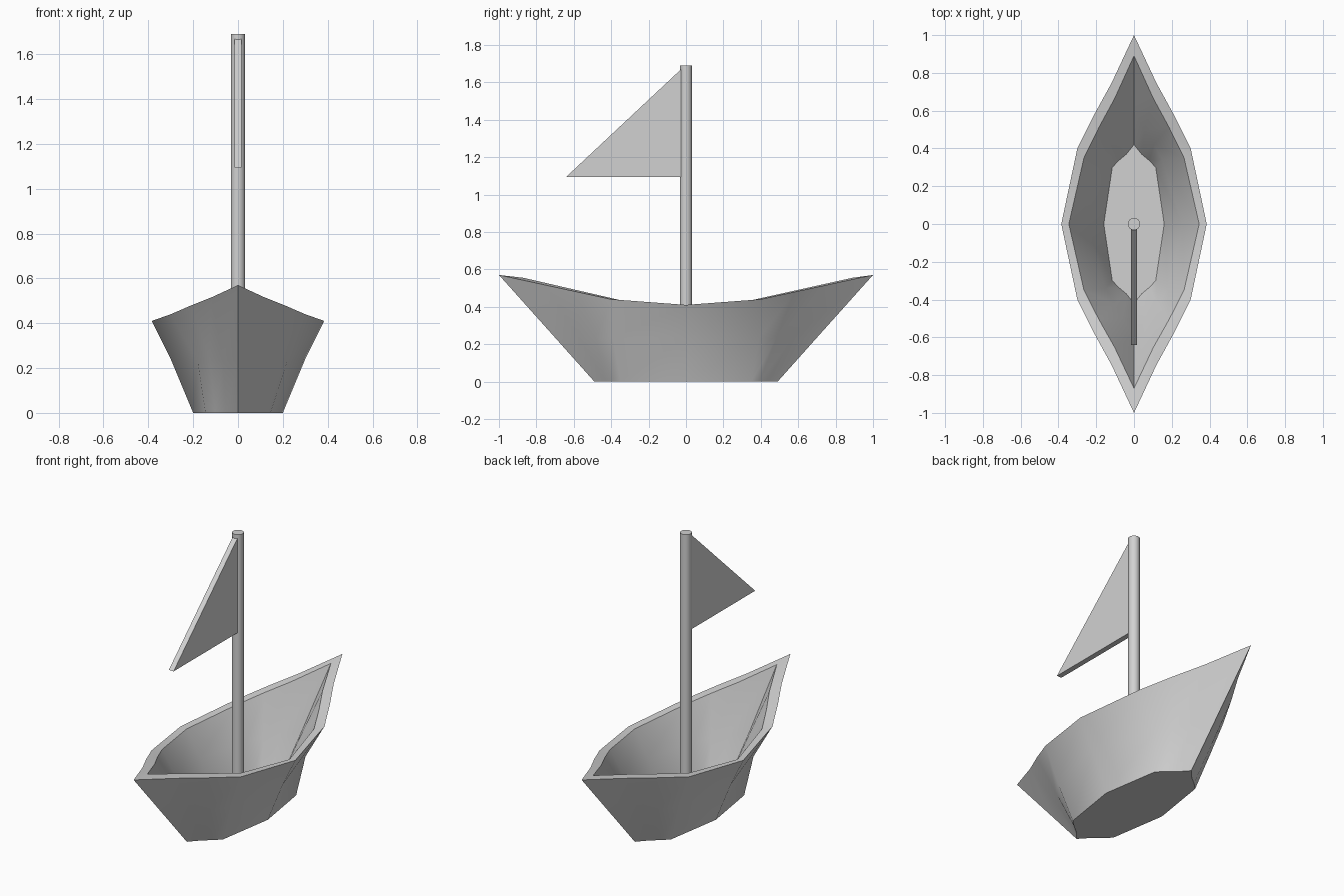
import bpy, bmesh
from mathutils import Vector

cube = bpy.data.objects.get("Cube")
if cube:
    bpy.data.objects.remove(cube, do_unlink=True)

grey = bpy.data.materials.new("plain grey")
grey.use_nodes = True
grey.diffuse_color = (0.64, 0.64, 0.64, 1)
grey.node_tree.nodes["Principled BSDF"].inputs["Base Color"].default_value = (0.64, 0.64, 0.64, 1)


def finish(bm, name, angle=0.6):
    bmesh.ops.recalc_face_normals(bm, faces=bm.faces)
    mesh = bpy.data.meshes.new(name)
    bm.to_mesh(mesh)
    bm.free()
    mesh.materials.append(grey)
    obj = bpy.data.objects.new(name, mesh)
    bpy.context.collection.objects.link(obj)
    bpy.ops.object.select_all(action='DESELECT')
    obj.select_set(True)
    bpy.context.view_layer.objects.active = obj
    bpy.ops.object.shade_smooth_by_angle(angle=angle)
    return obj


def ring(tip, corner, beam, pinch=0.0, front_trim=0.0):
    """Closed pointed outline; pinch narrows two diagonally opposite corners."""
    def quarter(sx, sy):
        end = Vector((0, sy * (tip[0] - (front_trim if sy < 0 else 0)), tip[1]))
        narrow = pinch if sx == sy else 0
        shoulder = Vector((sx * (corner[0] - narrow), sy * corner[1], corner[2]))
        first, second = end.lerp(shoulder, 0.42), end.lerp(shoulder, 0.7)
        first.x -= sx * 0.008
        return [end, first, second, shoulder, Vector((sx * beam[0], 0, beam[1]))]

    def side(sx):
        return quarter(sx, -1) + quarter(sx, 1)[-2::-1]

    return side(1) + side(-1)[-2:0:-1]


# Hull: outer skin, flat rim and inner skin lofted through pointed rings
rings = [
    ring((0.49, 0), (0.145, 0.35, 0), (0.2, 0)),
    ring((0.70, 0.235), (0.22, 0.39, 0.23), (0.30, 0.24), pinch=0.04),
    ring((1.0, 0.57), (0.30, 0.40, 0.44), (0.385, 0.41)),
    ring((0.89, 0.555), (0.265, 0.35, 0.435), (0.345, 0.405), front_trim=0.02),
    ring((0.61, 0.25), (0.18, 0.34, 0.245), (0.255, 0.25), pinch=0.03),
    ring((0.42, 0.05), (0.115, 0.30, 0.05), (0.16, 0.05)),
]
bm = bmesh.new()
loops = [[bm.verts.new(p) for p in r] for r in rings]
for lower, upper in zip(loops, loops[1:]):
    for i in range(len(lower)):
        j = (i + 1) % len(lower)
        bm.faces.new((lower[i], lower[j], upper[j], upper[i]))
bm.faces.new(loops[0])
bm.faces.new(loops[-1])
finish(bm, "hull")

# Mast: round pole standing on the hull floor
bm = bmesh.new()
bmesh.ops.create_cone(bm, cap_ends=True, segments=32, radius1=0.032, radius2=0.032, depth=1.64)
bmesh.ops.translate(bm, verts=bm.verts, vec=(0, 0, 0.87))
finish(bm, "mast")

# Sail: thin triangular plate
bm = bmesh.new()
face = bm.faces.new([bm.verts.new((-0.016, y, z))
                     for y, z in ((-0.64, 1.095), (-0.01, 1.095), (-0.01, 1.685))])
extruded = bmesh.ops.extrude_face_region(bm, geom=[face])["geom"]
bmesh.ops.translate(bm, vec=(0.032, 0, 0),
                    verts=[v for v in extruded if isinstance(v, bmesh.types.BMVert)])
finish(bm, "sail")
